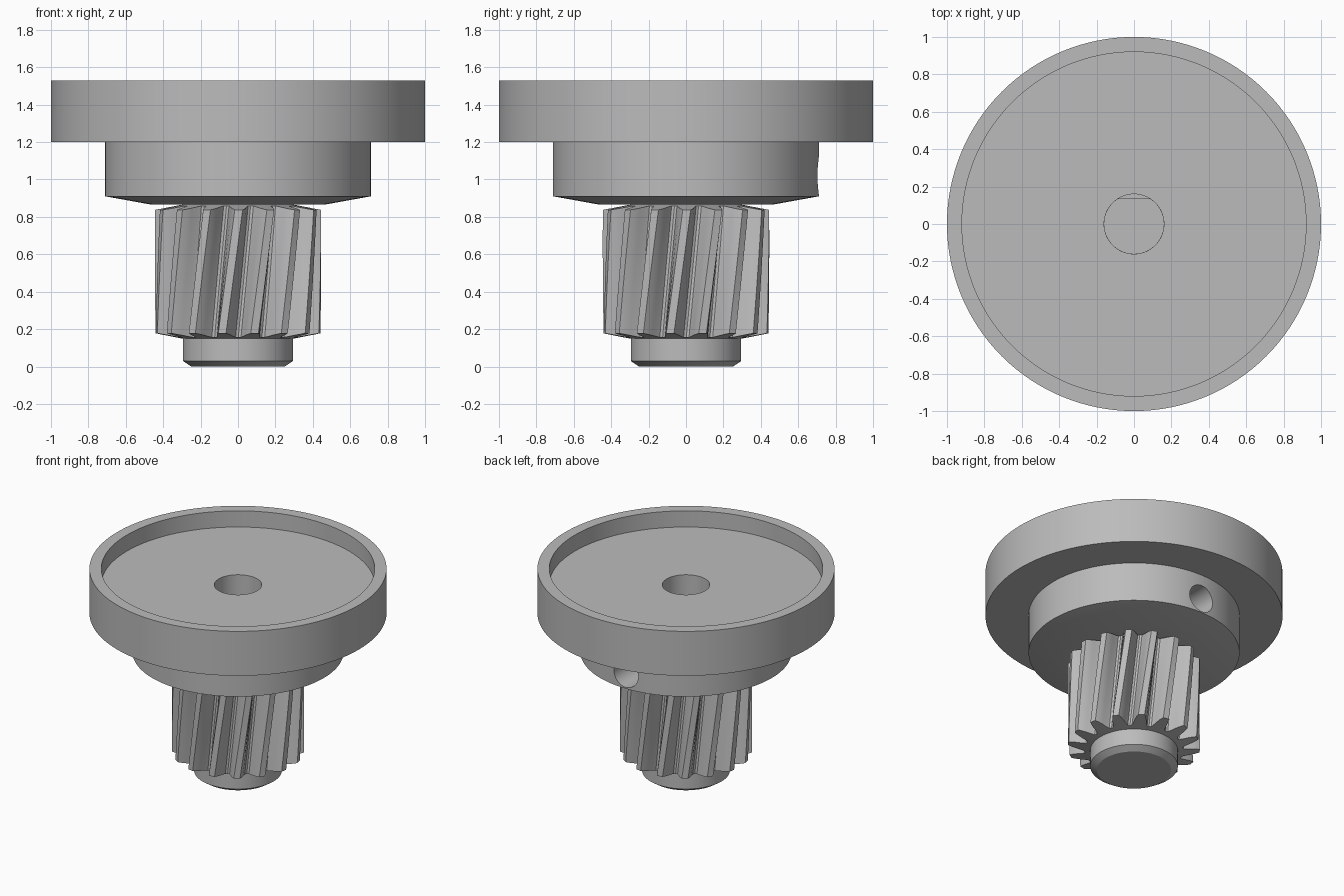
import bpy, bmesh, math
from mathutils import Matrix

cube = bpy.data.objects.get("Cube")
if cube:
    bpy.data.objects.remove(cube, do_unlink=True)

metal = bpy.data.materials.new("plain_grey_metal")
metal.use_nodes = True
GREY = (0.5, 0.5, 0.5, 1)
metal.diffuse_color = GREY
metal.node_tree.nodes["Principled BSDF"].inputs["Base Color"].default_value = GREY


def make_object(name, bm):
    bmesh.ops.recalc_face_normals(bm, faces=bm.faces)
    mesh = bpy.data.meshes.new(name)
    bm.to_mesh(mesh)
    bm.free()
    mesh.materials.append(metal)
    obj = bpy.data.objects.new(name, mesh)
    bpy.context.collection.objects.link(obj)
    return obj


def activate(obj):
    bpy.ops.object.select_all(action='DESELECT')
    obj.select_set(True)
    bpy.context.view_layer.objects.active = obj


def smooth(obj):
    activate(obj)
    bpy.ops.object.shade_smooth_by_angle(angle=math.radians(28))


def lathe(name, profile, steps=128):
    bm = bmesh.new()
    verts = [bm.verts.new((r, 0, z)) for r, z in profile]
    edges = [bm.edges.new(pair) for pair in zip(verts, verts[1:])]
    bmesh.ops.spin(bm, geom=verts + edges, cent=(0, 0, 0), axis=(0, 0, 1),
                   angle=math.tau, steps=steps)
    bmesh.ops.remove_doubles(bm, verts=bm.verts, dist=0.0005)
    return make_object(name, bm)


def cylinder(name, radius, low, high, flat_y=None, along_y=False):
    bm = bmesh.new()
    bmesh.ops.create_cone(bm, cap_ends=True, segments=64, radius1=radius,
                          radius2=radius, depth=high - low,
                          matrix=Matrix.Translation((0, 0, (low + high) / 2)))
    if flat_y is not None:
        geom = bm.verts[:] + bm.edges[:] + bm.faces[:]
        cut = bmesh.ops.bisect_plane(bm, geom=geom, plane_co=(0, flat_y, 0),
                                     plane_no=(0, 1, 0), clear_outer=True)
        rim = [e for e in cut["geom_cut"] if isinstance(e, bmesh.types.BMEdge)]
        bmesh.ops.holes_fill(bm, edges=rim, sides=0)
    if along_y:
        bm.transform(Matrix.Rotation(-math.pi / 2, 4, 'X'))
    return make_object(name, bm)


def subtract(target, cutter):
    cutter.hide_render = True
    mod = target.modifiers.new("cut", 'BOOLEAN')
    mod.operation = 'DIFFERENCE'
    mod.solver = 'EXACT'
    mod.object = cutter
    activate(target)
    bpy.ops.object.modifier_apply(modifier=mod.name)
    bpy.data.objects.remove(cutter, do_unlink=True)


# Turned body: shaft end, hub, flange and shallow cup
body = lathe("flanged_hub_body", [
    (0, 0), (0.25, 0), (0.295, 0.03), (0.295, 0.865), (0.46, 0.865),
    (0.71, 0.91), (0.71, 1.2), (1, 1.2), (1, 1.53), (0.92, 1.53),
    (0.92, 1.41), (0, 1.41)])

# Blind bore with a flat-sided lower section, and a radial screw hole
subtract(body, cylinder("bore_cutter", 0.16, 1.2, 1.6))
subtract(body, cylinder("keyed_bore_cutter", 0.1595, 0.4, 1.25, flat_y=0.135))
screw = cylinder("screw_hole_cutter", 0.1, 0.0, 0.9, along_y=True)
screw.data.transform(Matrix.Translation((0, 0, 1.02)))
subtract(body, screw)
smooth(body)

# Helical pinion: half a tooth as (fraction of pitch, radius), mirrored
TEETH, LAYERS = 16, 12
TWIST, BOTTOM_ANGLE = math.radians(11.5), math.radians(-101)
half = [(-0.5, 0.33), (-0.39, 0.335), (-0.31, 0.36), (-0.255, 0.39),
        (-0.19, 0.42), (-0.12, 0.445)]
tooth = half + [(-f, r) for f, r in reversed(half[1:])]
outline = [((i + f) * math.tau / TEETH, r) for i in range(TEETH) for f, r in tooth]


def ring(bm, t, inner=None):
    verts = []
    for a, r in outline:
        r = inner or r
        rise = (r - 0.3) * 0.19          # coned tooth ends
        low, high = 0.15 + rise, 0.865 - rise
        a += BOTTOM_ANGLE + TWIST * t
        verts.append(bm.verts.new((r * math.cos(a), r * math.sin(a),
                                   low + (high - low) * t)))
    return verts


bm = bmesh.new()
rings = [ring(bm, 0, 0.29)]
rings += [ring(bm, k / LAYERS) for k in range(LAYERS + 1)]
rings.append(ring(bm, 1, 0.29))
count = len(outline)
for a, b in zip(rings, rings[1:]):
    for i in range(count):
        j = (i + 1) % count
        bm.faces.new((a[i], a[j], b[j], b[i]))
smooth(make_object("helical_pinion", bm))
